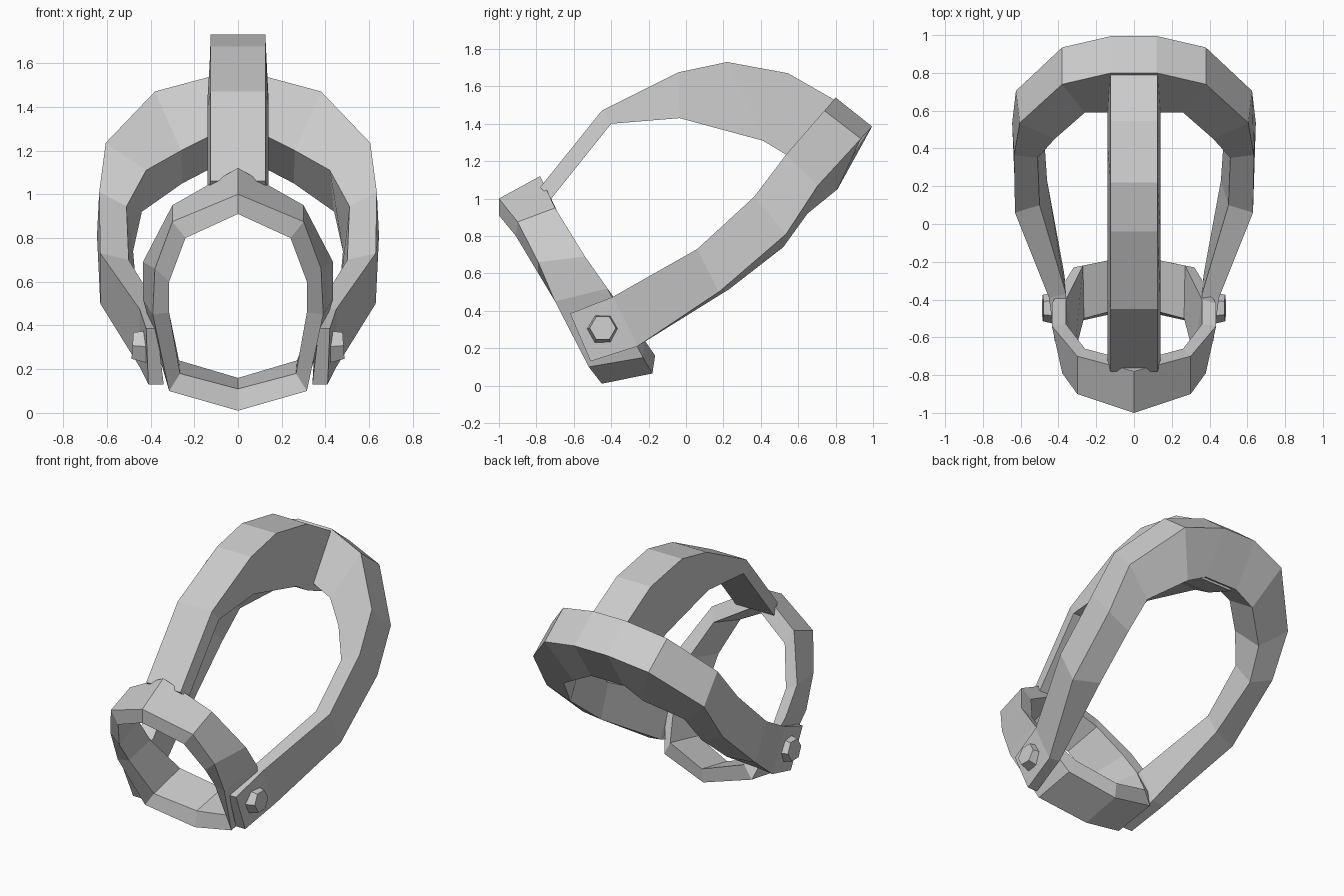
import bpy
import bmesh
from math import radians
from mathutils import Matrix, Vector

default_cube = bpy.data.objects.get("Cube")
if default_cube:
    bpy.data.objects.remove(default_cube, do_unlink=True)

# One plain grey for the whole harness
grey = bpy.data.materials.new("plain_grey")
grey.use_nodes = True
colour = (0.6, 0.6, 0.6, 1)
grey.diffuse_color = colour
grey.node_tree.nodes["Principled BSDF"].inputs["Base Color"].default_value = colour


def finish(name, bm):
    """Turn a bmesh into a flat shaded object with outward normals."""
    bmesh.ops.recalc_face_normals(bm, faces=bm.faces[:])
    mesh = bpy.data.meshes.new(name)
    bm.to_mesh(mesh)
    bm.free()
    mesh.materials.append(grey)
    obj = bpy.data.objects.new(name, mesh)
    bpy.context.collection.objects.link(obj)
    return obj


def mirrored(sections):
    """Same cross-sections on the other side, in reverse order."""
    return [[(-x, y, z) for x, y, z in section] for section in reversed(sections)]


def loft(name, sections, closed):
    """Skin a row of four-point cross-sections with quads."""
    bm = bmesh.new()
    rows = [[bm.verts.new(point) for point in section] for section in sections]
    pairs = list(zip(rows, rows[1:]))
    if closed:
        pairs.append((rows[-1], rows[0]))
    else:
        bm.faces.new(rows[0])
        bm.faces.new(rows[-1])
    for a, b in pairs:
        for i in range(len(a)):
            j = (i + 1) % len(a)
            bm.faces.new((a[i], a[j], b[j], b[i]))
    return finish(name, bm)


# Nose band: outer front, outer back, inner back, inner front, from top to bottom
nose_half = [
    [(0, -1, 1), (0, -.78, 1.12), (0, -.73, 1.02), (0, -1, .91)],
    [(.3, -.9, .875), (.3, -.7, .95), (.26, -.66, .87), (.24, -.91, .8)],
    [(.38, -.79, .66), (.435, -.54, .69), (.36, -.53, .65), (.315, -.79, .6)],
    [(.39, -.7, .45), (.435, -.42, .52), (.36, -.4, .47), (.315, -.69, .46)],
    [(.315, -.52, .1), (.32, -.23, .15), (.27, -.22, .24), (.265, -.5, .18)],
    [(0, -.45, .01), (0, -.18, .065), (0, -.165, .16), (0, -.43, .11)],
]
loft("nose_band", nose_half + mirrored(nose_half[1:-1]), closed=True)

# Neck strap: outer upper, outer lower, inner lower, inner upper, from cheek to nape
neck_half = [
    [(.42, -.62, .385), (.41, -.51, .13), (.34, -.51, .13), (.37, -.62, .385)],
    [(.45, -.39, .475), (.45, -.26, .21), (.37, -.26, .22), (.36, -.37, .47)],
    [(.63, .06, .73), (.63, .175, .5), (.46, .23, .515), (.5, .1, .7)],
    [(.635, .365, 1.01), (.645, .535, .81), (.48, .52, .74), (.51, .35, .945)],
    [(.605, .535, 1.235), (.625, .705, 1.07), (.44, .65, .92), (.42, .45, 1.11)],
    [(.38, .74, 1.47), (.38, .935, 1.32), (.255, .81, 1.05), (.26, .59, 1.2)],
    [(.12, .8, 1.54), (.12, .995, 1.385), (.12, .82, 1.12), (.12, .59, 1.27)],
]
loft("neck_strap", neck_half + mirrored(neck_half), closed=False)

# Crown strap: (y, z) of its outer and inner edge, from nape to nose
outer_edge = [(.79, 1.53), (.545, 1.67), (.22, 1.73), (-.04, 1.675), (-.45, 1.47), (-.78, 1.06)]
inner_edge = [(.75, 1.15), (.535, 1.235), (.41, 1.31), (-.035, 1.43), (-.4, 1.4), (-.72, 1)]
outer_width, inner_width = .125, .14
crown = []
for outer, inner in zip(outer_edge, inner_edge):
    crown.append([(-outer_width, *outer), (outer_width, *outer),
                  (inner_width, *inner), (-inner_width, *inner)])
loft("crown_strap", crown, closed=False)


# Hexagonal cheek bolts with a chamfered head
def cheek_bolt(name, side):
    bm = bmesh.new()
    bmesh.ops.create_cone(bm, cap_ends=True, segments=6, radius1=.088, radius2=.07, depth=.08)
    turn = Matrix.Rotation(side * radians(86), 4, "Y")
    place = Matrix.Translation(Vector((side * .443, -.445, .305)))
    bm.transform(place @ turn)
    return finish(name, bm)


for label, side in (("left", 1), ("right", -1)):
    cheek_bolt(label + "_cheek_bolt", side)
